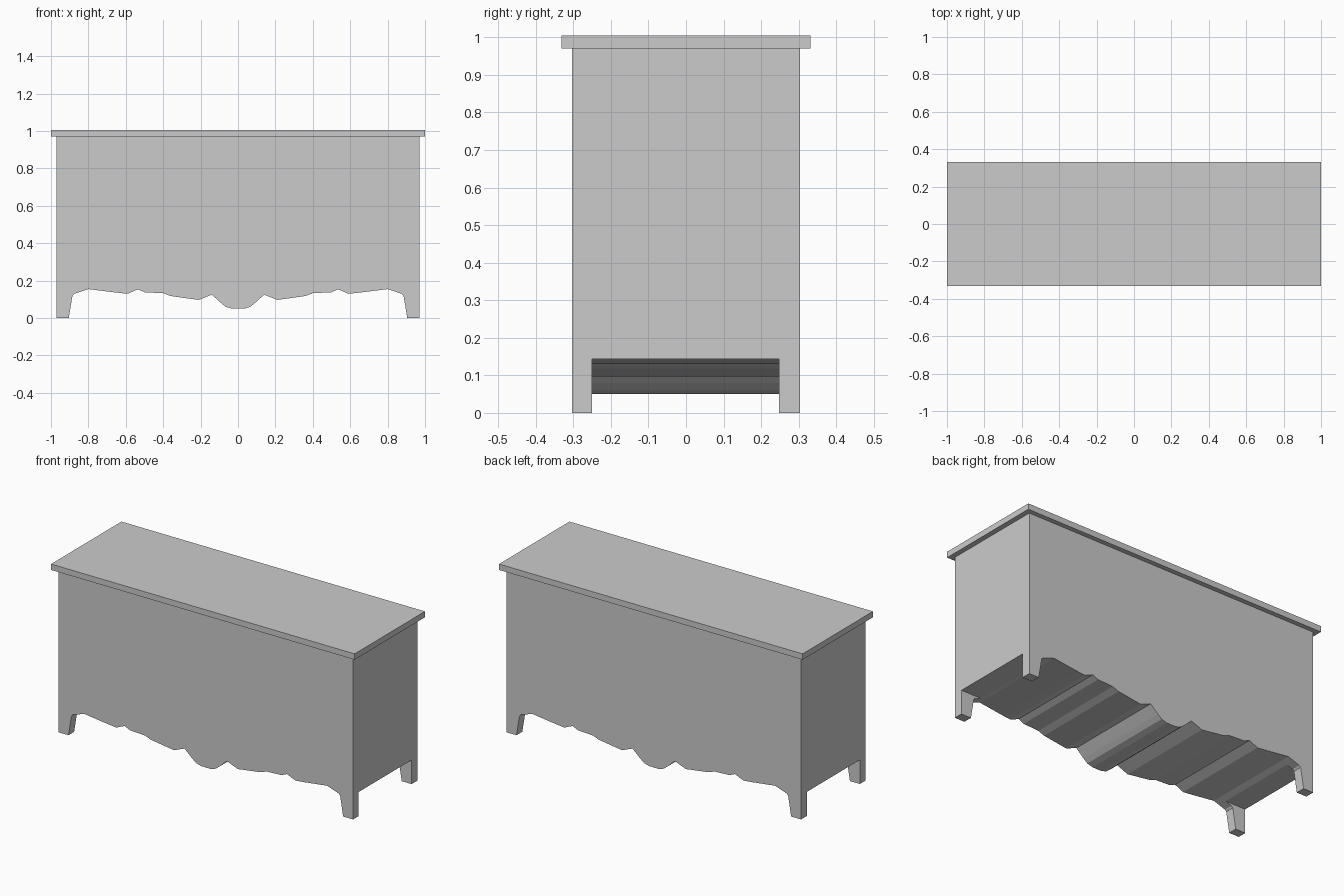
import bpy, bmesh

if "Cube" in bpy.data.objects:
    bpy.data.objects.remove(bpy.data.objects["Cube"])


def make_object(name, bm):
    bmesh.ops.recalc_face_normals(bm, faces=bm.faces)
    mesh = bpy.data.meshes.new(name)
    bm.to_mesh(mesh)
    bm.free()
    ob = bpy.data.objects.new(name, mesh)
    bpy.context.collection.objects.link(ob)
    return ob


def box(name, lo, hi):
    bm = bmesh.new()
    bmesh.ops.create_cube(bm, size=1)
    for v in bm.verts:
        v.co = [(a + b) / 2 + c * (b - a) for a, b, c in zip(lo, hi, v.co)]
    return make_object(name, bm)


def prism(name, profile, y0, y1):
    bm = bmesh.new()
    face = bm.faces.new([bm.verts.new((x, y0, z)) for x, z in profile])
    ext = bmesh.ops.extrude_face_region(bm, geom=[face])
    verts = [g for g in ext["geom"] if isinstance(g, bmesh.types.BMVert)]
    bmesh.ops.translate(bm, verts=verts, vec=(0, y1 - y0, 0))
    return make_object(name, bm)


# Half of the scalloped lower edge, from the centre drop out to the foot
half = [(0.03, 0.05), (0.065, 0.06), (0.09, 0.08), (0.14, 0.125), (0.21, 0.097),
        (0.36, 0.118), (0.40, 0.133), (0.50, 0.138), (0.535, 0.154),
        (0.59, 0.13), (0.64, 0.135), (0.80, 0.155), (0.875, 0.13),
        (0.885, 0.12), (0.905, 0.0), (0.97, 0.0), (0.97, 0.97)]
profile = [(-x, z) for x, z in reversed(half)] + half

# Chest body with feet
body = prism("chest_body", profile, -0.303, 0.303)

# Openings between the feet at both ends
for side in (-1, 1):
    xs = sorted((side * 0.83, side * 1.1))
    cutter = box("end_cutter", (xs[0], -0.25, -0.1), (xs[1], 0.248, 0.143))
    cutter.hide_render = True
    mod = body.modifiers.new("end_opening", 'BOOLEAN')
    mod.operation = 'DIFFERENCE'
    mod.solver = 'EXACT'
    mod.object = cutter
    bpy.context.view_layer.objects.active = body
    bpy.ops.object.modifier_apply(modifier=mod.name)
    bpy.data.objects.remove(cutter, do_unlink=True)

# Overhanging flat top
box("top_board", (-1, -0.331, 0.97), (1, 0.331, 1.005))
